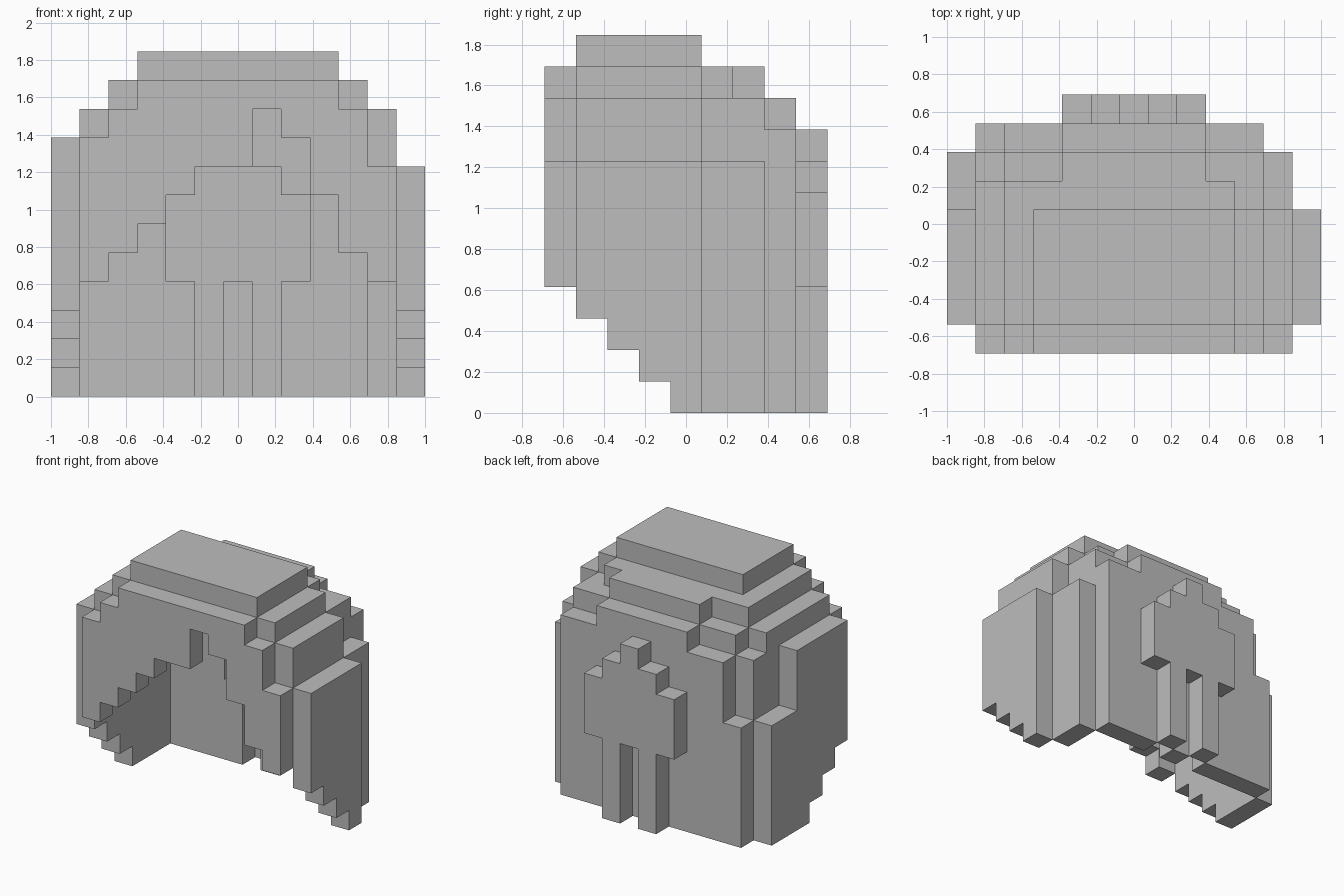
import bpy, bmesh
from mathutils import Vector

U = 2 / 13                       # size of one block
OFFSET = Vector((-6.5, -4.5, 0))

if "Cube" in bpy.data.objects:
    bpy.data.objects.remove(bpy.data.objects["Cube"], do_unlink=True)

grey = bpy.data.materials.new("plain_grey")
grey.use_nodes = True
COLOUR = (0.51, 0.51, 0.51, 1)
grey.diffuse_color = COLOUR
grey.node_tree.nodes["Principled BSDF"].inputs["Base Color"].default_value = COLOUR


def blocks(*boxes):
    """Grid cells filled by boxes (x0, x1, y0, y1, z0, z1)."""
    return {(x, y, z) for x0, x1, y0, y1, z0, z1 in boxes
            for x in range(x0, x1) for y in range(y0, y1) for z in range(z0, z1)}


# Fringe: jagged lower edge, stepped top (bottom, top of each column)
fringe_columns = [(4, 9), (5, 10), (6, 11), (7, 11), (8, 11), (8, 11),
                  (10, 11), (9, 11), (7, 11), (5, 10), (4, 8)]
fringe = blocks(*[(i + 1, i + 2, 0, 1, lo, hi)
                  for i, (lo, hi) in enumerate(fringe_columns)])

# Side locks: stair-stepped lower edge rising to the front
right_side = blocks(*[(0, 1, y, y + 1, max(0, 4 - y), 9 if y < 5 else 6)
                      for y in range(1, 7)],
                    (1, 2, 5, 7, 6, 9), (1, 2, 1, 6, 9, 10))
left_side = blocks(*[(12, 13, y, y + 1, max(0, 4 - y), 8) for y in range(1, 5)],
                   (11, 12, 1, 5, 8, 10), (11, 12, 5, 7, 0, 8),
                   (10, 11, 5, 7, 8, 10))

# Crown: top slab on a stepped, hollow ring
crown = blocks((3, 10, 1, 5, 11, 12),
               (2, 3, 1, 5, 10, 11), (10, 11, 1, 5, 10, 11),
               (2, 10, 5, 6, 10, 11), (4, 9, 6, 7, 10, 11),
               (2, 4, 6, 7, 9, 10), (9, 10, 6, 7, 9, 10))

# Bow: stepped knot with two hanging ribbons
bow = blocks(*[(x, x + 1, 8, 9, 0 if x in (5, 7) else 4, 9 - abs(x - 6))
               for x in range(4, 9)])

# Back hair, open behind the bow
back_hair = blocks((1, 11, 7, 8, 0, 6), (2, 11, 7, 8, 6, 9), (4, 9, 7, 8, 9, 10))
back_hair -= {(x, y - 1, z) for x, y, z in bow}

parts = {"fringe": fringe, "right_side_hair": right_side,
         "left_side_hair": left_side, "crown": crown,
         "back_hair": back_hair, "bow": bow}
filled = set().union(*parts.values())


def build(name, cells):
    """Outer skin of the cells, with flat areas merged."""
    bm = bmesh.new()
    for cell in cells:
        for axis in range(3):
            for side in (0, 1):
                near = list(cell)
                near[axis] += 2 * side - 1
                if tuple(near) in filled:
                    continue
                corners = []
                for a, b in ((0, 0), (1, 0), (1, 1), (0, 1)):
                    p = Vector(cell)
                    p[axis] += side
                    p[(axis + 1) % 3] += a
                    p[(axis + 2) % 3] += b
                    corners.append(bm.verts.new((p + OFFSET) * U))
                bm.faces.new(corners if side else corners[::-1])
    bmesh.ops.remove_doubles(bm, verts=bm.verts[:], dist=0.001)
    bmesh.ops.dissolve_limit(bm, angle_limit=0.01, verts=bm.verts[:], edges=bm.edges[:])
    mesh = bpy.data.meshes.new(name)
    bm.to_mesh(mesh)
    bm.free()
    mesh.materials.append(grey)
    bpy.context.scene.collection.objects.link(bpy.data.objects.new(name, mesh))


for part_name, part_cells in parts.items():
    build(part_name, part_cells)
